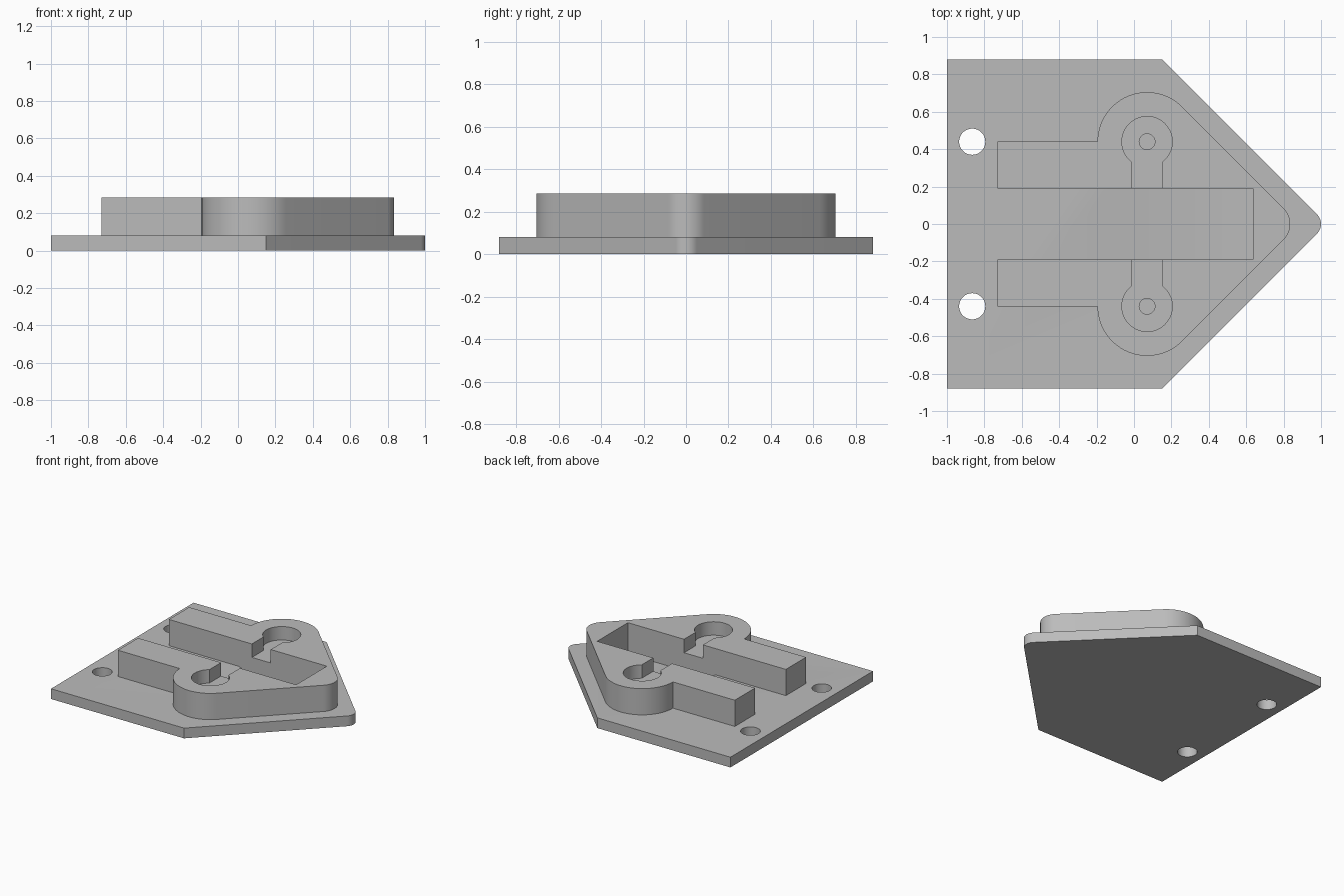
import bpy, bmesh
from math import cos, sin, pi
from mathutils import Vector

if "Cube" in bpy.data.objects:
    bpy.data.objects.remove(bpy.data.objects["Cube"])

PLATE_TOP, BODY_TOP = 0.08, 0.285
CHANNEL = 0.19          # half width of the channel
BOSS = (0.07, 0.44)     # centre of a round boss

grey = bpy.data.materials.new("plain grey")
grey.use_nodes = True
grey.diffuse_color = (0.5, 0.5, 0.5, 1)
grey.node_tree.nodes["Principled BSDF"].inputs["Base Color"].default_value = (0.5, 0.5, 0.5, 1)


def arc(cx, cy, r, start, end, steps):
    """Points on an arc, with angles in degrees."""
    angles = [(start + (end - start) * i / steps) * pi / 180 for i in range(steps + 1)]
    return [(cx + r * cos(a), cy + r * sin(a)) for a in angles]


def mirrored(half):
    """Close an outline by mirroring its upper half across y = 0."""
    return half + [(x, -y) for x, y in reversed(half) if abs(y) > 1e-5]


def prism(name, outline, low, high, sideways=False):
    """Extrude an outline upward, or an x-z profile along y."""
    place = (lambda p, h: (p[0], h, p[1])) if sideways else (lambda p, h: (p[0], p[1], h))
    bm = bmesh.new()
    face = bm.faces.new([bm.verts.new(place(p, low)) for p in outline])
    new = bmesh.ops.extrude_face_region(bm, geom=[face])["geom"]
    shift = Vector(place((0, 0), high - low))
    bmesh.ops.translate(bm, vec=shift, verts=[v for v in new if isinstance(v, bmesh.types.BMVert)])
    bmesh.ops.recalc_face_normals(bm, faces=bm.faces)
    mesh = bpy.data.meshes.new(name)
    bm.to_mesh(mesh)
    bm.free()
    mesh.materials.append(grey)
    obj = bpy.data.objects.new(name, mesh)
    bpy.context.collection.objects.link(obj)
    return obj


def box(name, x0, x1, y0, y1, z0, z1):
    return prism(name, [(x0, y0), (x1, y0), (x1, y1), (x0, y1)], z0, z1)


def cylinder(name, x, y, r, z0, z1):
    return prism(name, arc(x, y, r, 0, 360, 48)[:-1], z0, z1)


def select(obj):
    bpy.ops.object.select_all(action="DESELECT")
    obj.select_set(True)
    bpy.context.view_layer.objects.active = obj


def cut(target, cutter):
    cutter.hide_render = True
    select(target)
    mod = target.modifiers.new("cut", "BOOLEAN")
    mod.operation = "DIFFERENCE"
    mod.solver = "EXACT"
    mod.object = cutter
    bpy.ops.object.modifier_apply(modifier=mod.name)
    bpy.data.objects.remove(cutter)


# Base plate with a rounded point
tip = 0.072
plate = prism("base_plate", mirrored([(-1, 0.88), (0.15, 0.88)] + arc(1 - tip, 0, tip, 45, 0, 8)),
              0, PLATE_TOP)

# Raised body: two arms, two round bosses and a rounded point
nose = 0.12
body = prism("raised_body", mirrored([(-0.73, BOSS[1])] + arc(*BOSS, 0.265, 180, 45, 28)
                                     + arc(0.835 - nose, 0, nose, 45, 0, 10)),
             PLATE_TOP, BODY_TOP)

# Open channel along the body and sloped pocket in its floor
cut(body, box("channel_cutter", -1.2, 0.635, -CHANNEL, CHANNEL, -0.1, 0.5))
ramp = [(-0.13, PLATE_TOP), (-0.01, 0.04), (0.635, 0.04), (0.635, 0.5), (-0.13, 0.5)]
cut(plate, prism("pocket_cutter", ramp, -CHANNEL, CHANNEL, sideways=True))

# Keyhole recesses, pilot holes and mounting holes on both sides
floor = 0.18
for side in (1, -1):
    y = side * BOSS[1]
    cut(body, cylinder("recess_cutter", BOSS[0], y, 0.135, floor, 0.5))
    near, far = sorted((side * 0.1, side * 0.4))
    cut(body, box("slot_cutter", -0.013, 0.15, near, far, floor, 0.5))
    cut(body, cylinder("pilot_cutter", BOSS[0], y, 0.042, 0.1, 0.5))
    cut(plate, cylinder("mount_cutter", -0.865, y, 0.07, -0.2, 0.5))

for part in (plate, body):
    select(part)
    bpy.ops.object.shade_smooth_by_angle(angle=pi / 6)
